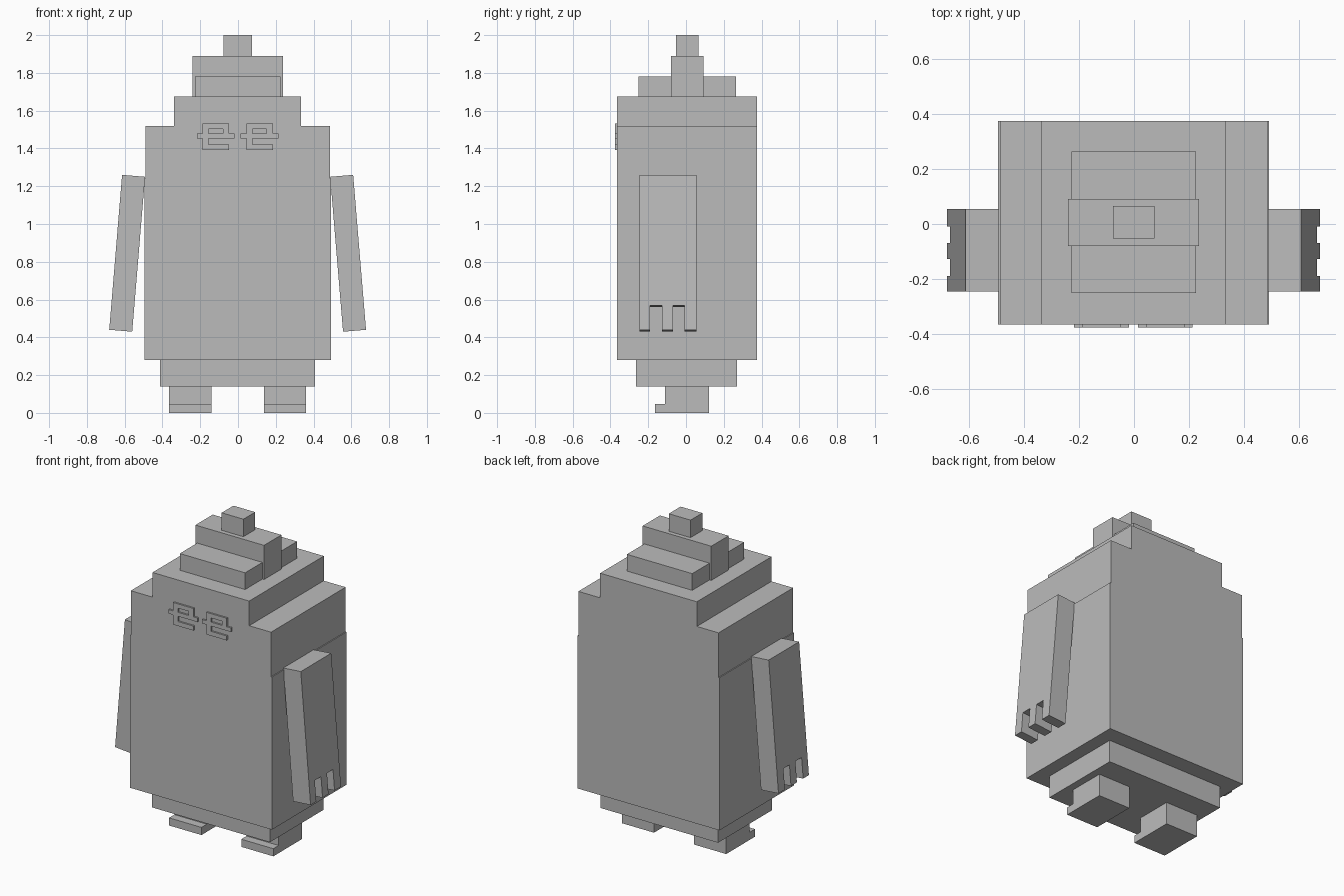
import bpy, bmesh, math
from mathutils import Matrix

cube = bpy.data.objects.get("Cube")
if cube:
    bpy.data.objects.remove(cube, do_unlink=True)

grey = bpy.data.materials.new("plain_grey")
grey.use_nodes = True
GREY = (0.5, 0.5, 0.5, 1)
grey.diffuse_color = GREY
grey.node_tree.nodes["Principled BSDF"].inputs["Base Color"].default_value = GREY


def finish(name, bm):
    bmesh.ops.recalc_face_normals(bm, faces=bm.faces)
    mesh = bpy.data.meshes.new(name)
    bm.to_mesh(mesh)
    bm.free()
    mesh.materials.append(grey)
    obj = bpy.data.objects.new(name, mesh)
    bpy.context.scene.collection.objects.link(obj)
    return obj


def add_box(bm, xs, ys, zs):
    spans = (xs, ys, zs)
    mid = [(a + b) / 2 for a, b in spans]
    size = [b - a for a, b in spans]
    bmesh.ops.create_cube(bm, size=1, matrix=Matrix.Translation(mid) @ Matrix.Diagonal((*size, 1)))


def box(name, xs, ys, zs):
    bm = bmesh.new()
    add_box(bm, xs, ys, zs)
    return finish(name, bm)


def extrude_yz(name, profile, x0, x1):
    """Extrude a (y, z) outline along x."""
    bm = bmesh.new()
    face = bm.faces.new([bm.verts.new((x0, y, z)) for y, z in profile])
    grown = bmesh.ops.extrude_face_region(bm, geom=[face])["geom"]
    verts = [v for v in grown if isinstance(v, bmesh.types.BMVert)]
    bmesh.ops.translate(bm, verts=verts, vec=(x1 - x0, 0, 0))
    return finish(name, bm)


# Stacked body
DEPTH = (-0.366, 0.375)
box("hips", (-0.412, 0.407), (-0.265, 0.27), (0.14, 0.28))
box("lower_body", (-0.495, 0.492), DEPTH, (0.28, 1.24))
box("shoulders", (-0.489, 0.486), DEPTH, (1.24, 1.52))
box("head", (-0.338, 0.334), DEPTH, (1.52, 1.675))

# Stepped crest
box("crest_base", (-0.228, 0.226), (-0.252, 0.264), (1.675, 1.78))
box("crest_ridge", (-0.24, 0.237), (-0.08, 0.092), (1.675, 1.89))
box("crest_knob", (-0.077, 0.074), (-0.052, 0.065), (1.89, 2.0))

# Feet with a low toe step
foot = [(-0.163, 0), (0.122, 0), (0.122, 0.14), (-0.11, 0.14), (-0.11, 0.048), (-0.163, 0.048)]
extrude_yz("left_foot", foot, 0.137, 0.36)
extrude_yz("right_foot", foot, -0.365, -0.14)

# Arms: a plank with three square fingers, swung out from the shoulder
LENGTH, NOTCH, THICK = 0.823, 0.13, 0.122
edges = [-0.247, -0.19, -0.128, -0.069, -0.009, 0.055]
outline = [(edges[0], 0)]
for i in range(0, 6, 2):
    outline += [(edges[i], -LENGTH), (edges[i + 1], -LENGTH)]
    if i < 4:
        outline += [(edges[i + 1], NOTCH - LENGTH), (edges[i + 2], NOTCH - LENGTH)]
outline.append((edges[-1], 0))
for name, side in (("left_arm", 1), ("right_arm", -1)):
    arm = extrude_yz(name, outline, 0, side * THICK)
    arm.location = (side * 0.49 - 0.002, 0, 1.25)
    arm.rotation_euler.y = -side * math.radians(4.75)

# Raised eyes: a wide crossbar with a looped frame above and a lower lid
for name, dx in (("right_eye", 0), ("left_eye", 0.232)):
    bm = bmesh.new()
    for x0, x1, z0, z1 in (
        (-0.187, -0.047, 1.504, 1.531),   # brow
        (-0.187, -0.155, 1.478, 1.504),   # outer frame
        (-0.08, -0.047, 1.478, 1.504),    # inner frame
        (-0.218, -0.018, 1.453, 1.478),   # crossbar
        (-0.187, -0.155, 1.42, 1.453),    # lid link
        (-0.187, -0.047, 1.392, 1.42),    # lower lid
    ):
        add_box(bm, (x0 + dx, x1 + dx), (-0.377, -0.366), (z0, z1))
    finish(name, bm)
